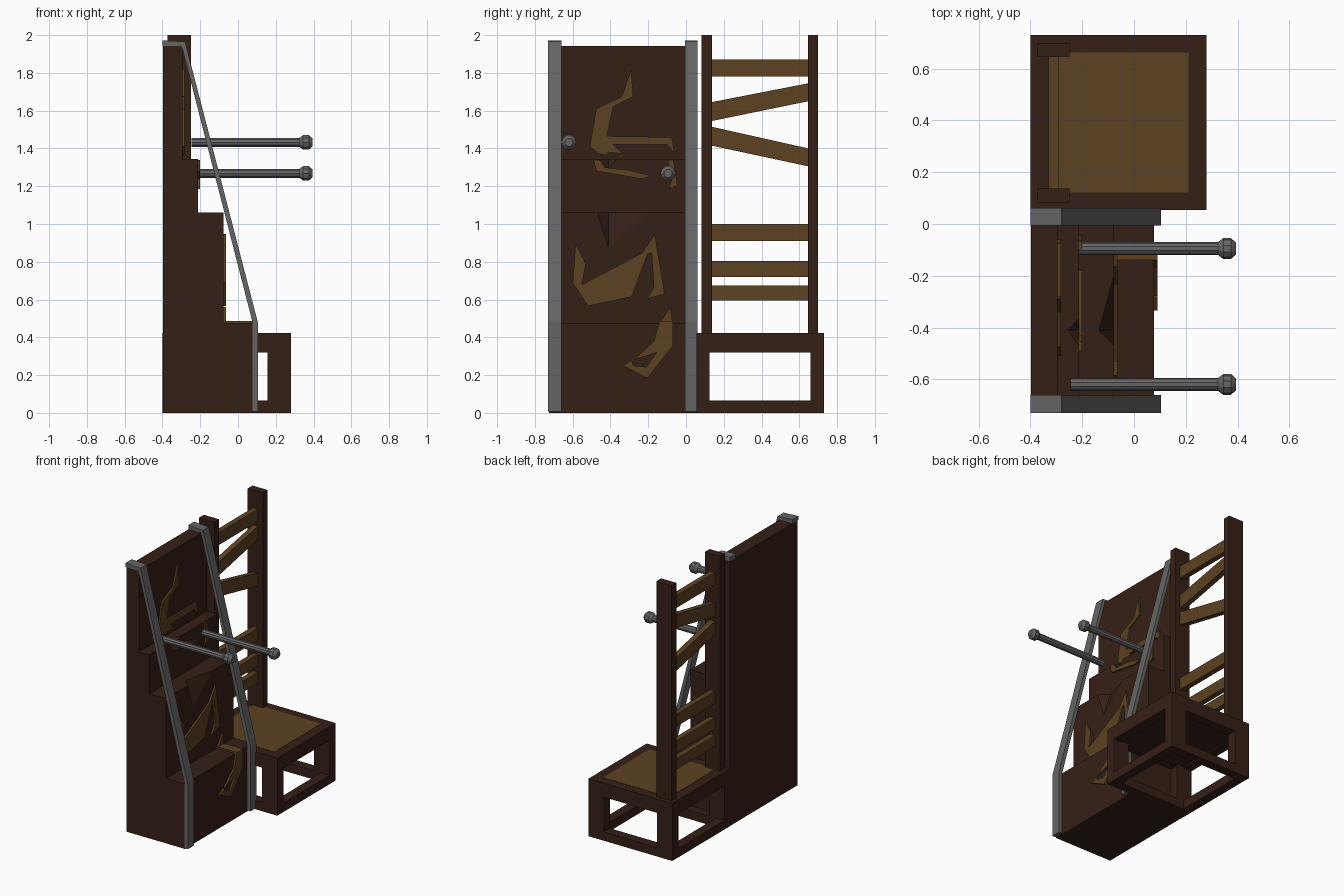
import bpy, bmesh, math
from mathutils import Vector

if "Cube" in bpy.data.objects:
    bpy.data.objects.remove(bpy.data.objects["Cube"])


def material(name, rgb):
    m = bpy.data.materials.new(name)
    m.diffuse_color = (*rgb, 1)
    m.use_nodes = True
    m.node_tree.nodes["Principled BSDF"].inputs["Base Color"].default_value = m.diffuse_color
    return m


BROWN = material("dark_wood", (0.036, 0.014, 0.008))
TAN = material("light_wood", (0.107, 0.054, 0.016))
STEEL = material("steel", (0.13, 0.13, 0.13))


def finish(bm, name, mat):
    bmesh.ops.recalc_face_normals(bm, faces=bm.faces[:])
    me = bpy.data.meshes.new(name)
    bm.to_mesh(me)
    bm.free()
    ob = bpy.data.objects.new(name, me)
    bpy.context.collection.objects.link(ob)
    if mat:
        me.materials.append(mat)
    return ob


def prism(name, pts, axis, a, b, mat):
    """Extrude a 2D outline along x (outline = y,z), y (x,z) or z (x,y) from a to b."""
    def place(p, d):
        return {'x': (d, p[0], p[1]), 'y': (p[0], d, p[1]), 'z': (p[0], p[1], d)}[axis]
    bm = bmesh.new()
    lo = bm.faces.new([bm.verts.new(place(p, a)) for p in pts])
    shift = Vector(place((0, 0), b - a))
    ext = bmesh.ops.extrude_face_region(bm, geom=[lo], use_keep_orig=True)
    bmesh.ops.translate(bm, verts=[v for v in ext['geom'] if isinstance(v, bmesh.types.BMVert)], vec=shift)
    return finish(bm, name, mat)


def box(name, x, y, z, mat):
    return prism(name, [(x[0], y[0]), (x[1], y[0]), (x[1], y[1]), (x[0], y[1])], 'z', *z, mat)


def peg(name, y, z, x0):
    # lathed rod with a faceted knob, along x
    prof = [(x0, .025), (.325, .025), (.345, .04), (.375, .04), (.395, .022)]
    n = 10
    bm = bmesh.new()
    rings = [[bm.verts.new((x, y + r * math.cos(i * math.tau / n), z + r * math.sin(i * math.tau / n)))
              for i in range(n)] for x, r in prof]
    for p, q in zip(rings, rings[1:]):
        for i in range(n):
            bm.faces.new((p[i], p[(i + 1) % n], q[(i + 1) % n], q[i]))
    bm.faces.new(rings[0])
    bm.faces.new(rings[-1])
    finish(bm, name, STEEL)


# stepped body
body = prism("stepped_body", [(-.398, 0), (.077, 0), (.077, .475), (-.077, .475), (-.077, 1.06), (-.213, 1.06),
                              (-.213, 1.345), (-.295, 1.345), (-.295, 1.942), (-.398, 1.942)],
             'y', -.725, .06, BROWN)

# chips broken out of the two upper step edges
for x, z, y1, y2, ym, dx, dz in [(-.077, 1.06, -.195, -.47, -.41, .058, .19),
                                 (-.213, 1.345, -.365, -.47, -.41, .043, .05)]:
    bm = bmesh.new()
    for p in [(x, y1, z), (x, y2, z), (x - dx, ym, z), (x, ym, z - dz), (x + .05, ym, z + .05)]:
        bm.verts.new(p)
    bmesh.ops.convex_hull(bm, input=bm.verts[:])
    cutter = finish(bm, "chip_cutter", None)
    cutter.hide_render = True
    mod = body.modifiers.new("chip", 'BOOLEAN')
    mod.operation, mod.solver, mod.object = 'DIFFERENCE', 'EXACT', cutter
    bpy.context.view_layer.objects.active = body
    bpy.ops.object.modifier_apply(modifier=mod.name)
    bpy.data.objects.remove(cutter)

# bent steel side rails
rail = [(-.4, 1.942), (-.4, 1.972), (-.28, 1.965), (.105, .48), (.105, .008), (.078, .008), (.078, .475), (-.298, 1.942)]
prism("rail_left", rail, 'y', -.73, -.66, STEEL)
prism("rail_right", rail, 'y', -.005, .062, STEEL)

# knobbed pegs
peg("peg_upper", -.62, 1.432, -.245)
peg("peg_lower", -.095, 1.268, -.213)

# carved splinter inlays: outline (y, z) and the face they sit on
inlays = [
    ("inlay_top", -.295, [(-.29, 1.82), (-.28, 1.675), (-.385, 1.62), (-.42, 1.465), (-.075, 1.46), (-.06, 1.37),
                          (-.1, 1.42), (-.385, 1.42), (-.33, 1.37), (-.41, 1.38), (-.42, 1.365), (-.46, 1.37),
                          (-.51, 1.41), (-.475, 1.61), (-.34, 1.675)]),
    ("inlay_second_left", -.213, [(-.49, 1.34), (-.455, 1.34), (-.43, 1.3), (-.3, 1.285), (-.18, 1.255),
                                  (-.23, 1.238), (-.475, 1.28)]),
    ("inlay_second_right", -.213, [(-.098, 1.34), (-.066, 1.34), (-.045, 1.205), (-.09, 1.185), (-.077, 1.235)]),
    ("inlay_third", -.077, [(-.585, .895), (-.53, .79), (-.55, .68), (-.235, .845), (-.165, .947), (-.113, .63),
                            (-.205, .603), (-.17, .667), (-.182, .847), (-.203, .84), (-.26, .69), (-.288, .614),
                            (-.52, .566), (-.6, .69)]),
    ("inlay_third_root", -.077, [(-.082, .56), (-.07, .475), (-.14, .475)]),
    ("inlay_bottom", .077, [(-.14, .487), (-.07, .487), (-.07, .355), (-.203, .185), (-.335, .25), (-.288, .28),
                            (-.278, .25), (-.21, .243), (-.155, .32), (-.278, .28), (-.17, .38)]),
]
for name, x, pts in inlays:
    prism(name, pts, 'x', x - .005, x + .013, TAN)
box("inlay_tread", (-.077, .077), (-.14, -.07), (.47, .487), TAN)

# chair base: legs, rails and seat
X, Y = (-.4, .28), (.055, .73)
for i, x in enumerate([(-.4, -.275), (.155, .28)]):
    for j, y in enumerate([(.055, .125), (.66, .73)]):
        box(f"leg_{i}{j}", x, y, (0, .422), BROWN)
for k, z in enumerate([(0, .065), (.32, .422)]):
    for j, y in enumerate([(.055, .125), (.66, .73)]):
        box(f"rail_x_{k}{j}", (-.275, .155), y, z, BROWN)
    for i, x in enumerate([(-.4, -.33), (.21, .28)]):
        box(f"rail_y_{k}{i}", x, (.125, .66), z, BROWN)
box("seat_under", (-.335, .215), (.12, .665), (.33, .405), BROWN)
box("seat", (-.33, .21), (.122, .663), (.405, .424), TAN)

# back posts
for i, y in enumerate([(.083, .138), (.645, .7)]):
    box(f"back_post_{i}", (-.373, -.25), y, (.42, 2), BROWN)

# back slats: lower/upper z at the left end, then at the right end
slats = [(1.78, 1.87, 1.78, 1.87), (1.545, 1.645, 1.65, 1.745), (1.415, 1.515, 1.305, 1.4),
         (.91, 1.0, .91, 1.0), (.72, .805, .72, .805), (.595, .675, .595, .675)]
for i, (a, b, c, d) in enumerate(slats):
    prism(f"back_slat_{i}", [(.135, a), (.648, c), (.648, d), (.135, b)], 'x', -.33, -.29, TAN)
